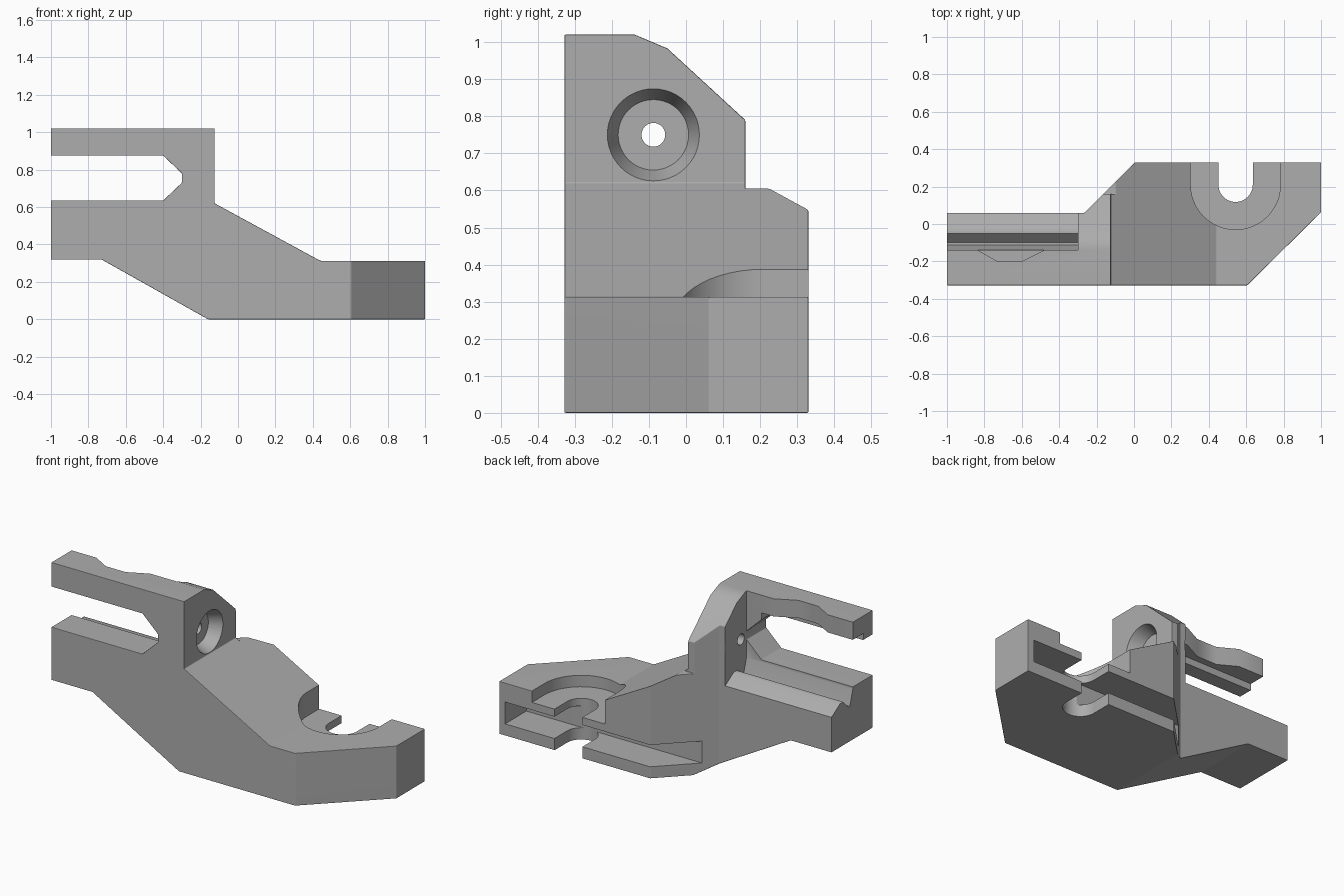
import bpy, bmesh, math

if "Cube" in bpy.data.objects:
    bpy.data.objects.remove(bpy.data.objects["Cube"])

AXES = {'X': lambda a, b, d: (d, a, b),   # points are (y, z)
        'Y': lambda a, b, d: (a, d, b),   # points are (x, z)
        'Z': lambda a, b, d: (a, b, d)}   # points are (x, y)


def prism(name, pts, axis, lo, hi, scale_hi=None):
    """Extrude a 2D outline along an axis; scale_hi gives another outline for the far end."""
    f = AXES[axis]
    bm = bmesh.new()
    a = [bm.verts.new(f(p[0], p[1], lo)) for p in pts]
    b = [bm.verts.new(f(p[0], p[1], hi)) for p in (scale_hi or pts)]
    bm.faces.new(a)
    bm.faces.new(b[::-1])
    n = len(pts)
    for i in range(n):
        bm.faces.new((a[i], b[i], b[(i + 1) % n], a[(i + 1) % n]))
    bmesh.ops.recalc_face_normals(bm, faces=bm.faces)
    me = bpy.data.meshes.new(name)
    bm.to_mesh(me)
    bm.free()
    ob = bpy.data.objects.new(name, me)
    bpy.context.collection.objects.link(ob)
    return ob


def apply(ob, mod):
    bpy.ops.object.select_all(action='DESELECT')
    bpy.context.view_layer.objects.active = ob
    ob.select_set(True)
    bpy.ops.object.modifier_apply(modifier=mod.name)


def boolean(ob, cutter, op='DIFFERENCE'):
    m = ob.modifiers.new("cut", 'BOOLEAN')
    m.operation, m.object, m.solver = op, cutter, 'EXACT'
    apply(ob, m)
    bpy.data.objects.remove(cutter)


def rect(x0, x1, y0, y1):
    return [(x0, y0), (x1, y0), (x1, y1), (x0, y1)]


def circle(cx, cy, r, n=48):
    return [(cx + r * math.cos(2 * math.pi * i / n), cy + r * math.sin(2 * math.pi * i / n)) for i in range(n)]


def u_shape(cx, cy, r, top, n=24):
    arc = [(cx + r * math.cos(math.pi + math.pi * i / n), cy + r * math.sin(math.pi + math.pi * i / n))
           for i in range(n + 1)]
    return [(cx - r, top)] + arc + [(cx + r, top)]


# Main body: side profile trimmed by the plan outline
body = prism("bracket_body", [
    (-1, 1.02), (-.125, 1.02), (-.125, .62), (.44, .313), (1, .313), (1, 0), (-.16, 0), (-.73, .32),
    (-1, .32), (-1, .635), (-.4, .635), (-.3, .73), (-.3, .78), (-.4, .875), (-1, .875)], 'Y', -.328, .6)
boolean(body, prism("plan", [
    (-1.2, -.6), (.33, -.6), (1.2, .26), (1.2, .33), (.005, .33), (-.265, .06), (-1.2, .06)],
    'Z', -.2, 1.3), 'INTERSECT')

# Sloped back of the upright block
boolean(body, prism("back_slope", [
    (-.14, 1.2), (-.14, 1.021), (-.05, .983), (.16, .79), (.16, .605), (.6, .605), (.6, 1.2)],
    'X', -1.2, .2))

# Soft edges
bev = body.modifiers.new("bevel", 'BEVEL')
bev.width, bev.segments, bev.limit_method, bev.angle_limit = .012, 2, 'ANGLE', math.radians(25)
apply(body, bev)

# Ridged rail with open space behind the upper arm
boolean(body, prism("rail_cut", [
    (.3, .505), (.06, .53), (-.02, .58), (-.05, .58), (-.1, .53), (-.112, .53), (-.14, .62),
    (-.14, 1.2), (.3, 1.2)], 'X', -1.2, -.3))

# Waisted back edge and stepped underside of the upper arm
boolean(body, prism("arm_waist", [
    (-.87, -.12), (-.73, -.2), (-.6, -.2), (-.44, -.12)], 'Z', .8, 1.2))
boolean(body, prism("arm_step", rect(-.24, -.1, .8, .915), 'X', -1.2, -.4))

# Countersunk bolt hole through the upright
boolean(body, prism("countersink", circle(-.088, .75, .095), 'X', -.2, -.11, circle(-.088, .75, .13)))
boolean(body, prism("bolt_hole", circle(-.088, .75, .032, 32), 'X', -.5, .1))

# Foot: round recess, U notch and horizontal plate slot
boolean(body, prism("recess", u_shape(.543, .21, .24, .6), 'Z', .245, .9))
boolean(body, prism("u_notch", u_shape(.543, .21, .092, .6), 'Z', -.2, .9))
boolean(body, prism("plate_slot", rect(-.6, .96, .13, .6), 'Z', .07, .2))

# Finish
mat = bpy.data.materials.new("plain_grey")
mat.diffuse_color = (.42, .42, .42, 1)
mat.use_nodes = True
mat.node_tree.nodes["Principled BSDF"].inputs["Base Color"].default_value = mat.diffuse_color
body.data.materials.clear()
body.data.materials.append(mat)
for p in body.data.polygons:
    p.material_index = 0
bpy.ops.object.select_all(action='DESELECT')
bpy.context.view_layer.objects.active = body
body.select_set(True)
bpy.ops.object.shade_smooth_by_angle(angle=math.radians(35))
wn = body.modifiers.new("weighted_normals", 'WEIGHTED_NORMAL')
wn.keep_sharp = True
